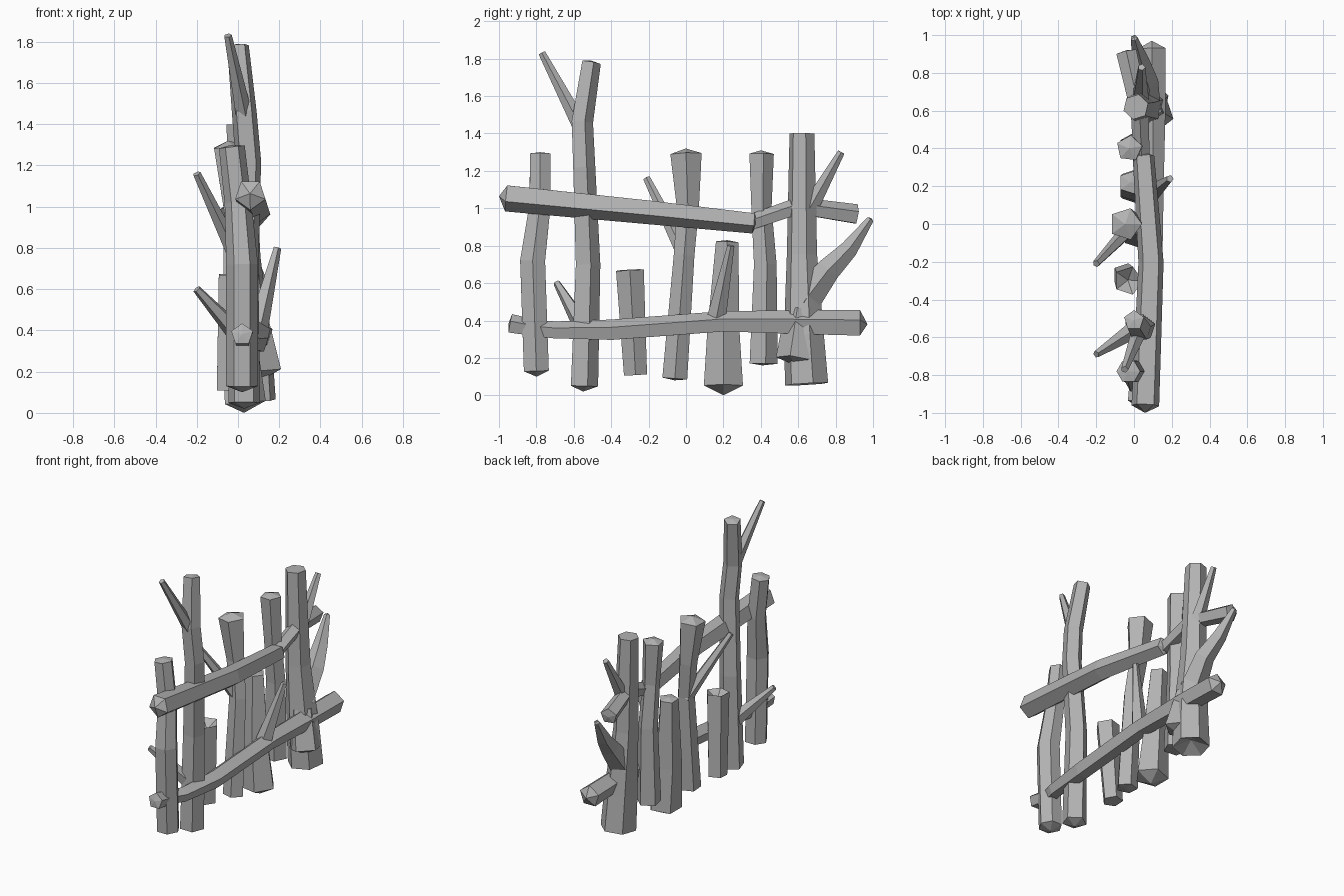
import bpy, bmesh, math
from mathutils import Vector

cube = bpy.data.objects.get("Cube")
if cube:
    bpy.data.objects.remove(cube)

wood = bpy.data.materials.new("weathered_grey_wood")
wood.use_nodes = True
GREY = (0.45, 0.45, 0.45, 1)
wood.diffuse_color = GREY
wood.node_tree.nodes["Principled BSDF"].inputs["Base Color"].default_value = GREY


def limb(name, path, sides=5, start=0.0, end=0.0, turn=0.0):
    """Faceted limb through (x, y, z, radius) stations; start and end push the cap centres out."""
    pts = [Vector(p[:3]) for p in path]
    bm = bmesh.new()
    rings, dirs = [], []
    overall = (pts[-1] - pts[0]).normalized()
    ref = Vector((1, 0, 0)) if abs(overall.z) > 0.7 else Vector((0, 0, 1))
    for i, p in enumerate(pts):
        d = (pts[min(i + 1, len(pts) - 1)] - pts[max(i - 1, 0)]).normalized()
        u = (ref - d * ref.dot(d)).normalized()
        v = d.cross(u)
        ring = []
        for k in range(sides):
            a = 2 * math.pi * k / sides + turn
            ring.append(bm.verts.new(p + (u * math.cos(a) + v * math.sin(a)) * path[i][3]))
        rings.append(ring)
        dirs.append(d)
    for a, b in zip(rings, rings[1:]):
        for k in range(sides):
            n = (k + 1) % sides
            bm.faces.new((a[k], a[n], b[n], b[k]))
    # Caps as shallow points or notches
    for ring, tip in ((rings[0], pts[0] - dirs[0] * start), (rings[-1], pts[-1] + dirs[-1] * end)):
        c = bm.verts.new(tip)
        for k in range(sides):
            bm.faces.new((ring[k], ring[(k + 1) % sides], c))
    bmesh.ops.recalc_face_normals(bm, faces=bm.faces)
    mesh = bpy.data.meshes.new(name)
    bm.to_mesh(mesh)
    bm.free()
    mesh.materials.append(wood)
    obj = bpy.data.objects.new(name, mesh)
    bpy.context.collection.objects.link(obj)
    return obj


# Upright posts, front to back
limb("front_post", [(.02, -.8, .13, .077), (.02, -.82, .72, .077), (0, -.78, 1.02, .065),
                    (-.03, -.78, 1.29, .063)], 6, .03, .01)
limb("tall_post", [(.03, -.55, .05, .08), (.03, -.53, .7, .072), (.05, -.55, 1.22, .065),
                   (.03, -.56, 1.46, .063), (0, -.51, 1.78, .055)], 5, .03, .01, .3)
limb("short_post", [(-.05, -.27, .11, .065), (-.03, -.3, .67, .078)], 5, 0, -.05)
limb("middle_post", [(.01, -.06, .09, .07), (.01, -.01, .75, .058), (-.02, .01, 1.0, .062),
                     (-.045, 0, 1.29, .088)], 5, .01, .03)
limb("stump_post", [(.025, .2, .05, .11), (0, .2, .35, .09), (-.02, .22, .82, .063)], 5, .05, .01)
limb("slim_post", [(0, .41, .17, .08), (0, .42, .7, .065), (-.01, .4, 1.0, .058),
                   (-.025, .4, 1.29, .07)], 5, .01, .02, .2)

# Thick trunk with a root
limb("trunk", [(.07, .645, .06, .118), (.06, .63, .32, .11), (.03, .62, .75, .083),
               (.01, .62, 1.4, .068)], 6, -.05, 0, .3)
limb("trunk_root", [(.06, .62, .45, .09), (.11, .585, .19, .105)], 5, 0, .03, .3)

# Horizontal rails
limb("upper_rail", [(.06, -.96, 1.06, .077), (.09, -.2, .985, .07), (.05, .36, .925, .06)],
     5, .04, .02, math.pi / 5)
limb("upper_rail_back", [(.04, .34, .92, .045), (.03, .6, 1.01, .05), (-.04, .91, .965, .057)],
     5, 0, .01)
limb("lower_rail", [(.02, -.94, .38, .055), (.025, -.8, .355, .048), (.06, -.7, .345, .05),
                    (.09, -.4, .345, .06), (.1, .2, .39, .06), (.1, .6, .385, .07),
                    (.095, .93, .38, .075)], 5, .01, .04)

# Side branches: name, base, tip, base radius, tip radius
for name, base, tip, r0, r1 in [
    ("tall_post_top_branch", (.03, -.56, 1.43), (-.05, -.77, 1.83), .045, .02),
    ("tall_post_low_branch", (0, -.56, .38), (-.2, -.69, .6), .05, .02),
    ("middle_post_branch", (0, 0, .74), (-.2, -.21, 1.16), .045, .02),
    ("lower_rail_branch", (.09, .16, .4), (.19, .24, .8), .055, .02),
    ("trunk_top_branch", (.03, .65, .98), (.04, .83, 1.3), .05, .02),
]:
    limb(name, [base + (r0,), tip + (r1,)], 5)
limb("trunk_crooked_branch", [(.05, .63, .5, .09), (.06, .76, .67, .068),
                              (.03, .87, .78, .05), (0, .985, .94, .02)], 5, 0, .01)
